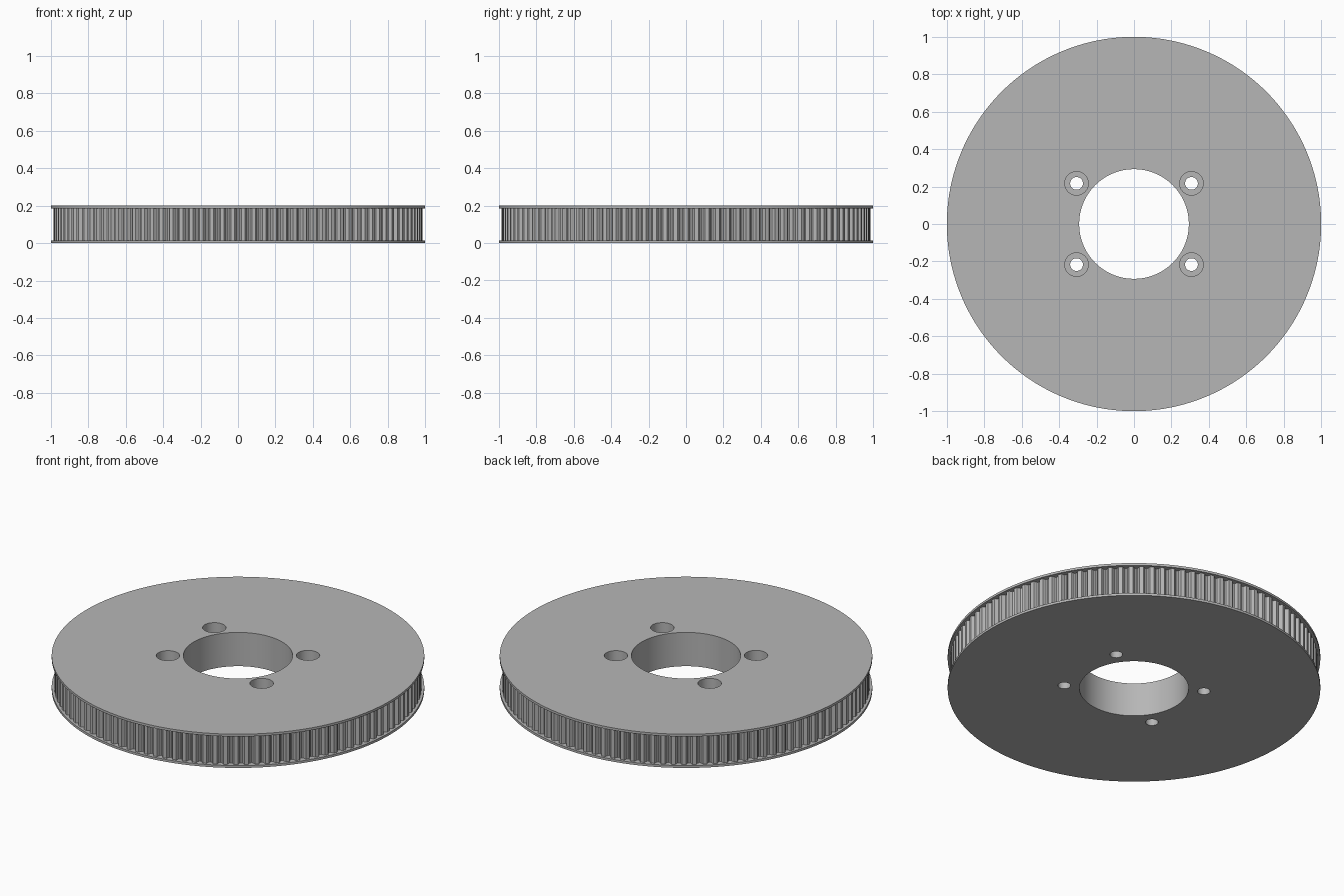
import bpy, bmesh
from math import cos, sin, tau, radians

cube = bpy.data.objects.get("Cube")
if cube:
    bpy.data.objects.remove(cube)

TEETH = 110
HEIGHT, FLANGE = 0.2, 0.014
RIM, LAND, DEPTH = 1.0, 0.986, 0.021
# one tooth pitch: (fraction of pitch, fraction of groove depth)
GROOVE = [(0.18, 0), (0.22, 0.1), (0.27, 0.45), (0.36, 0.85), (0.5, 1),
          (0.64, 0.85), (0.73, 0.45), (0.78, 0.1), (0.82, 0)]

metal = bpy.data.materials.new("grey metal")
metal.use_nodes = True
grey = (0.47, 0.47, 0.47, 1)
metal.diffuse_color = grey
metal.node_tree.nodes["Principled BSDF"].inputs["Base Color"].default_value = grey


def circle(radius, count=64, x=0, y=0):
    return [(x + radius * cos(tau * i / count), y + radius * sin(tau * i / count))
            for i in range(count)]


def add_stack(bm, sections):
    """Solid skinned through (outline, height) sections, bottom to top."""
    loops = [[bm.verts.new((x, y, z)) for x, y in outline] for outline, z in sections]
    for low, high in zip(loops, loops[1:]):
        n = len(low)
        for i in range(n):
            j = (i + 1) % n
            bm.faces.new((low[i], low[j], high[j], high[i]))
    bm.faces.new(loops[0][::-1])
    bm.faces.new(loops[-1])


def make_object(name, bm):
    mesh = bpy.data.meshes.new(name)
    bm.to_mesh(mesh)
    bm.free()
    mesh.materials.append(metal)
    obj = bpy.data.objects.new(name, mesh)
    bpy.context.collection.objects.link(obj)
    return obj


# Toothed wheel between two thin flanges
teeth, rim = [], []
for t in range(TEETH):
    for along, deep in GROOVE:
        a = tau * (t + along) / TEETH
        r = LAND - DEPTH * deep
        teeth.append((r * cos(a), r * sin(a)))
        rim.append((RIM * cos(a), RIM * sin(a)))
bm = bmesh.new()
add_stack(bm, [(rim, 0), (rim, FLANGE), (teeth, FLANGE),
               (teeth, HEIGHT - FLANGE), (rim, HEIGHT - FLANGE), (rim, HEIGHT)])
pulley = make_object("toothed_pulley", bm)

# Cutter: centre bore and four counterbored screw holes
bm = bmesh.new()
bore = circle(0.293, 96)
add_stack(bm, [(bore, -0.1), (bore, HEIGHT + 0.1)])
for sx in (-1, 1):
    for sy in (-1, 1):
        x, y = sx * 0.307, sy * 0.217
        shank, head = circle(0.034, 48, x, y), circle(0.063, 48, x, y)
        add_stack(bm, [(shank, -0.1), (shank, 0.09), (head, 0.09), (head, HEIGHT + 0.1)])
cutter = make_object("hole_cutter", bm)
cutter.hide_render = True

cut = pulley.modifiers.new("holes", "BOOLEAN")
cut.operation = "DIFFERENCE"
cut.solver = "EXACT"
cut.object = cutter
bpy.ops.object.select_all(action="DESELECT")
bpy.context.view_layer.objects.active = pulley
pulley.select_set(True)
bpy.ops.object.modifier_apply(modifier=cut.name)
bpy.data.objects.remove(cutter)
bpy.ops.object.shade_smooth_by_angle(angle=radians(25))
